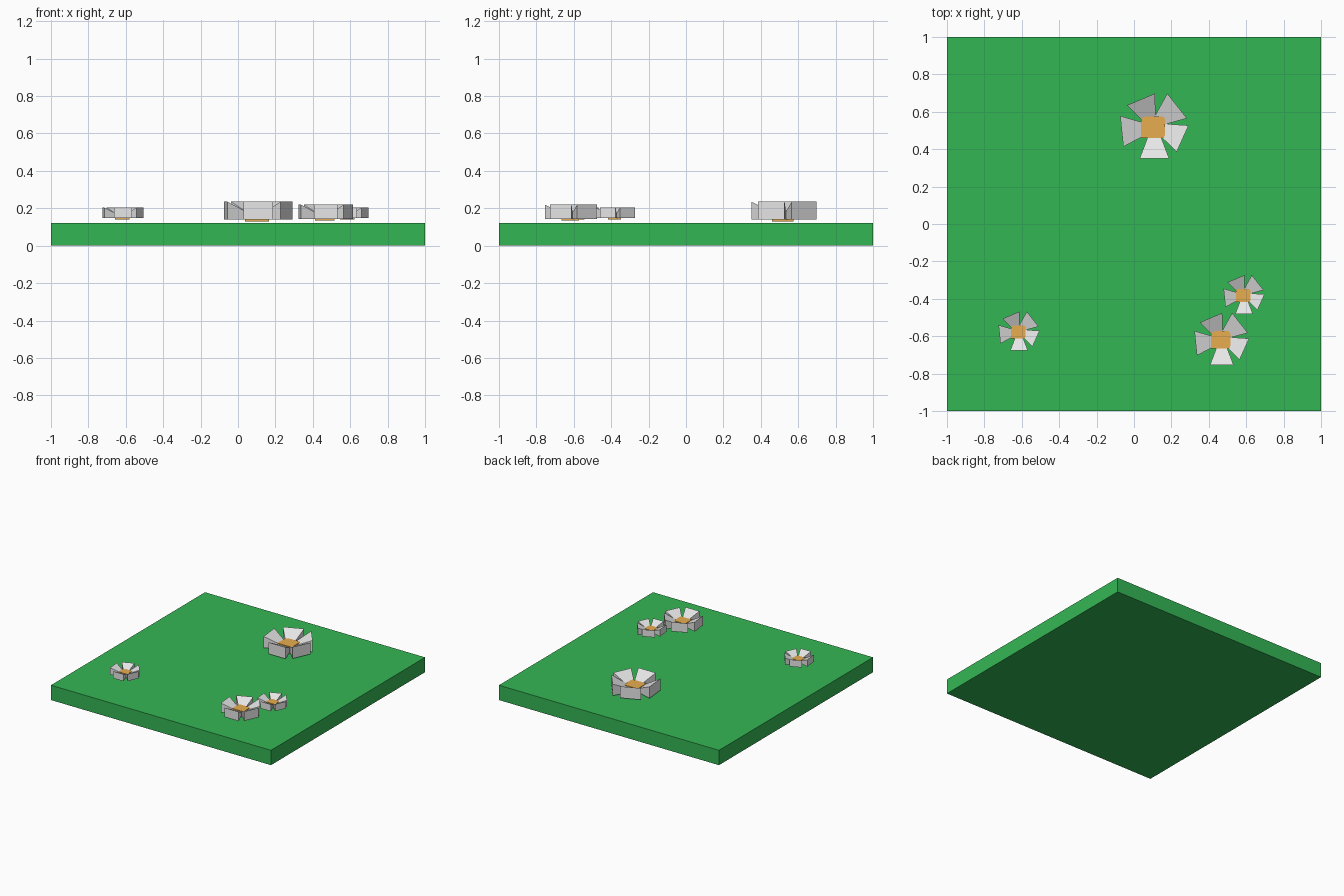
import bpy
from mathutils import Vector

if "Cube" in bpy.data.objects:
    bpy.data.objects.remove(bpy.data.objects["Cube"])


def material(name, color):
    m = bpy.data.materials.new(name)
    m.diffuse_color = (*color, 1)
    m.use_nodes = True
    m.node_tree.nodes["Principled BSDF"].inputs["Base Color"].default_value = m.diffuse_color
    return m


GREEN = material("grass green", (0.034, 0.47, 0.09))
WHITE = material("petal white", (0.8, 0.8, 0.8))
GOLD = material("flower gold", (0.82, 0.43, 0.08))


def prism(name, bottom, top, mat):
    """Solid between two matching counter-clockwise outlines."""
    n = len(bottom)
    faces = [tuple(reversed(range(n))), tuple(range(n, 2 * n))]
    faces += [(i, (i + 1) % n, n + (i + 1) % n, n + i) for i in range(n)]
    mesh = bpy.data.meshes.new(name)
    mesh.from_pydata(bottom + top, [], faces)
    mesh.materials.append(mat)
    ob = bpy.data.objects.new(name, mesh)
    bpy.context.collection.objects.link(ob)
    return ob


def box(name, x0, x1, y0, y1, z0, z1, mat):
    ring = [(x0, y0), (x1, y0), (x1, y1), (x0, y1)]
    return prism(name, [(x, y, z0) for x, y in ring],
                 [(x, y, z1) for x, y in ring], mat)


# Outer edge of each petal (slightly irregular), counter-clockwise
PETALS = [
    ((-0.07, -0.17), (0.088, -0.17)),
    ((0.128, -0.135), (0.192, 0.007)),
    ((0.183, 0.045), (0.078, 0.178)),
    ((0.012, 0.178), (-0.137, 0.115)),
    ((-0.174, 0.058), (-0.157, -0.107)),
]
PIVOT = 0.157  # height about which the flowers scale


def flower(name, x, y, s):
    parts = []
    # square centre
    parts.append(box(name + "_centre", -0.063, 0.066, -0.06, 0.056,
                     0.13 - PIVOT, 0.188 - PIVOT, GOLD))
    # wedge petals rising outward
    for i, (a, b) in enumerate(PETALS):
        a, b = Vector(a), Vector(b)
        t = (b - a).normalized()
        n = Vector((t.y, -t.x))
        inner = (a + b) / 2 - n * 0.14
        ring = [a, b, inner + t * 0.026, inner - t * 0.026]
        low = [(p.x, p.y, 0.14 - PIVOT) for p in ring]
        high = [(p.x, p.y, z - PIVOT)
                for p, z in zip(ring, (0.235, 0.235, 0.165, 0.165))]
        parts.append(prism(f"{name}_petal_{i + 1}", low, high, WHITE))
    for p in parts:
        p.location = (x, y, PIVOT)
        p.scale = (s, s, s)


# grass slab
box("grass_slab", -1, 1, -1, 1, 0, 0.122, GREEN)

# scattered flowers
flower("large_flower", 0.10, 0.52, 1.0)
flower("medium_flower", 0.462, -0.618, 0.8)
flower("small_flower_right", 0.583, -0.38, 0.6)
flower("small_flower_left", -0.62, -0.575, 0.6)
